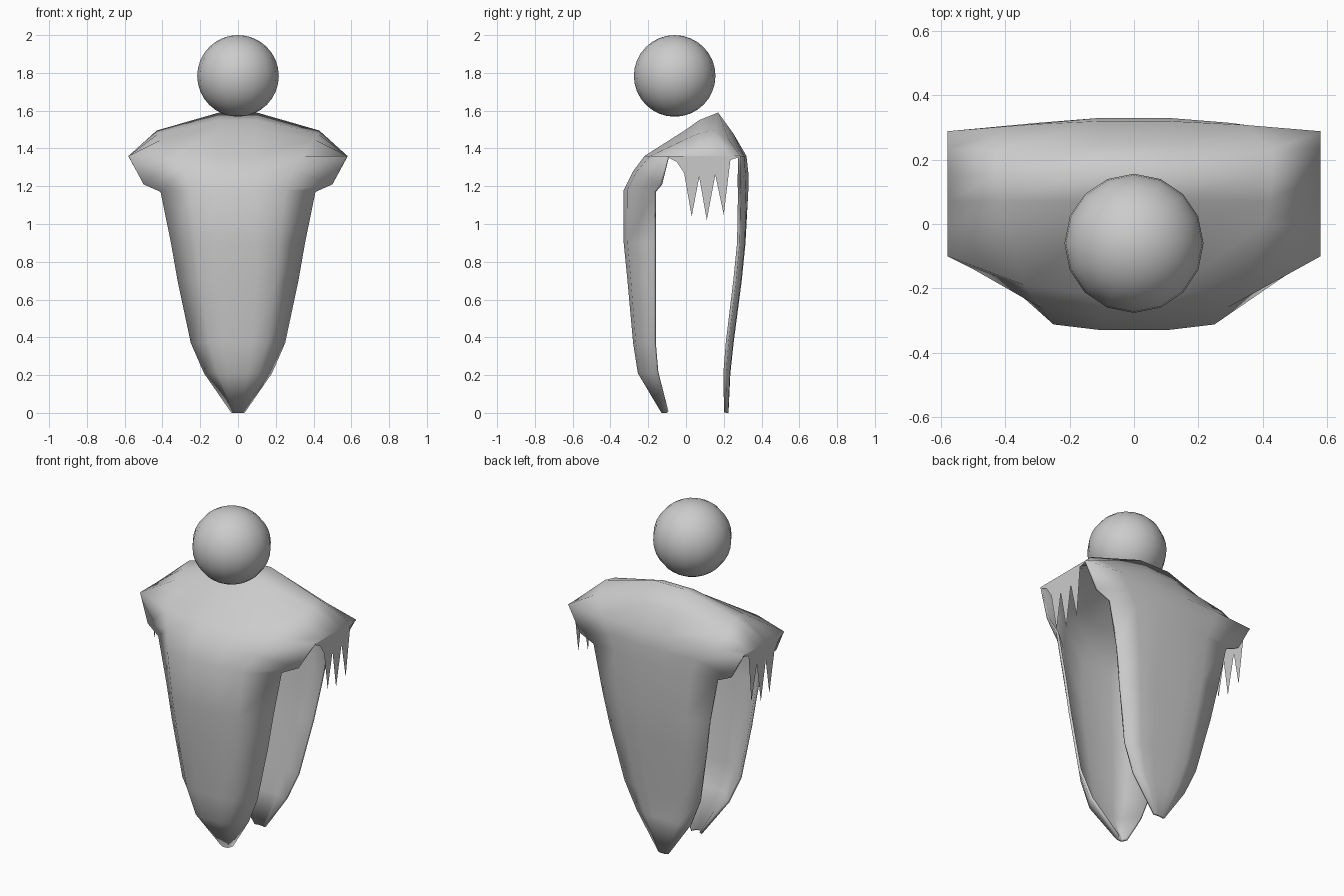
import bpy

if "Cube" in bpy.data.objects:
    bpy.data.objects.remove(bpy.data.objects["Cube"])


def make_object(name, verts, faces, angle):
    mesh = bpy.data.meshes.new(name)
    mesh.from_pydata(verts, [], faces)
    mesh.update()
    ob = bpy.data.objects.new(name, mesh)
    bpy.context.collection.objects.link(ob)
    bpy.context.view_layer.objects.active = ob
    ob.select_set(True)
    bpy.ops.object.shade_smooth_by_angle(angle=angle)
    ob.select_set(False)
    return ob


# Hanging panels: z, half width, front centre y, front edge y, back centre y, back edge y
panel = [
    (0.00, 0.035, -0.13, -0.10, 0.225, 0.215),
    (0.21, 0.18, -0.255, -0.155, 0.235, 0.212),
    (0.37, 0.25, -0.28, -0.17, 0.252, 0.225),
    (0.70, 0.32, -0.31, -0.17, 0.295, 0.265),
    (0.90, 0.355, -0.33, -0.17, 0.315, 0.285),
]

# Shoulder cape, front to back: centre (y, z), middle (x, y, z), edge (x, y, z)
cape = [
    ((-.33, 1.18), (.25, -.312, 1.18), (.41, -.17, 1.17)),
    ((-.28, 1.28), (.29, -.26, 1.28), (.50, -.14, 1.21)),
    ((-.22, 1.36), (.34, -.19, 1.36), (.58, -.10, 1.36)),
    ((0.00, 1.50), (.40, 0.00, 1.45), (.58, -.01, 1.36)),
    ((.07, 1.55), (.42, .07, 1.48), (.58, .07, 1.36)),
    ((.17, 1.59), (.43, .15, 1.495), (.58, .155, 1.36)),
    ((.25, 1.48), (.43, .23, 1.44), (.58, .235, 1.36)),
    ((.32, 1.36), (.34, .308, 1.36), (.58, .288, 1.36)),
    ((.33, 1.27), (.29, .315, 1.27), (.50, .288, 1.21)),
    ((.33, 1.18), (.25, .318, 1.18), (.41, .29, 1.17)),
]


def panel_row(z, w, cy, ey):
    return ((cy, z), (w * 0.62, cy + 0.13 * (ey - cy), z), (w, ey, z))


rows = [panel_row(z, w, f, fe) for z, w, f, fe, _, _ in panel]
rows += cape
rows += [panel_row(z, w, b, be) for z, w, _, _, b, be in reversed(panel)]

# Loft the rows into one sheet that drapes over the shoulders
verts, faces = [], []
for (cy, cz), mid, edge in rows:
    half = [(min(0.1, 0.3 * edge[0]), cy, cz), mid, edge]
    verts += [(-x, y, z) for x, y, z in reversed(half)] + half
for r in range(len(rows) - 1):
    for c in range(5):
        a = r * 6 + c
        faces.append((a, a + 1, a + 7, a + 6))
tabard = make_object("draped_tabard", verts, faces, 1.4)

# Thin cloth lining on the inside
lining = tabard.modifiers.new("lining", 'SOLIDIFY')
lining.thickness = 0.015
lining.offset = -1

# Ragged fringe hanging from each shoulder edge: y, z of the lower outline
outline = [(-.10, 1.355), (-.05, 1.33), (-.01, 1.27), (.03, 1.04), (.07, 1.25),
           (.11, 1.02), (.155, 1.26), (.20, 1.05), (.235, 1.34), (.288, 1.355)]
for side, label in ((1, "right"), (-1, "left")):
    fv, ff = [], []
    for y, z in outline:
        fv += [(side * 0.58, y, 1.36), (side * (0.58 - 0.02 * (1.36 - z)), y, z)]
    for i in range(len(outline) - 1):
        a = 2 * i
        f = (a, a + 1, a + 3, a + 2)
        ff.append(f[::-1] if side > 0 else f)
    make_object("shoulder_fringe_" + label, fv, ff, 0.5)

# Floating head ball
bpy.ops.mesh.primitive_uv_sphere_add(segments=16, ring_count=16, radius=0.216,
                                     location=(0, -0.06, 1.784))
head = bpy.context.object
head.name = "head"
bpy.ops.object.shade_smooth()
